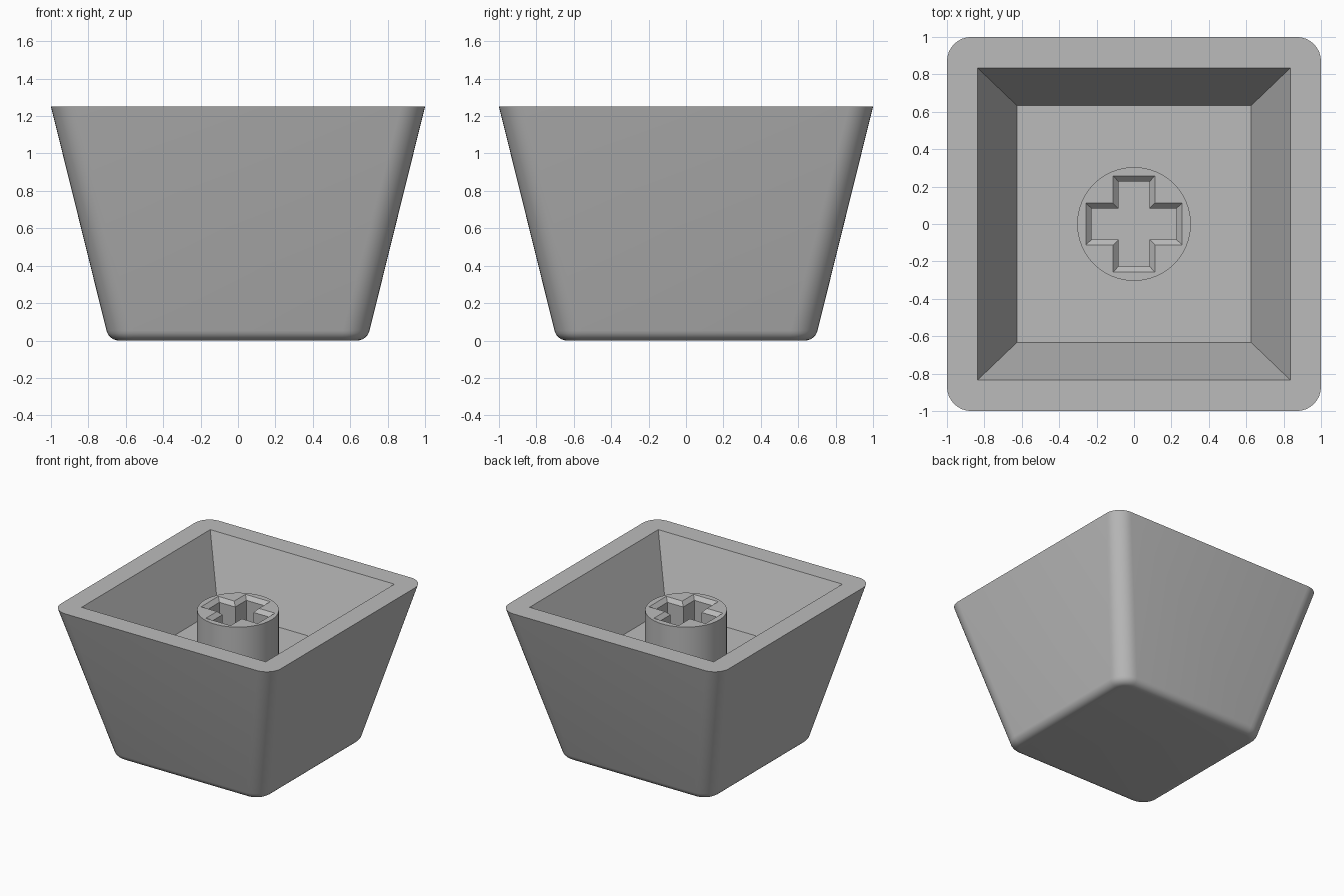
import bpy, bmesh, math
from mathutils import Vector

if "Cube" in bpy.data.objects:
    bpy.data.objects.remove(bpy.data.objects["Cube"])

grey = bpy.data.materials.new("plain grey")
grey.diffuse_color = (0.5, 0.5, 0.5, 1)
grey.use_nodes = True
grey.node_tree.nodes["Principled BSDF"].inputs["Base Color"].default_value = grey.diffuse_color

TOP, FLOOR, STEM_TOP = 1.25, 0.73, 1.133


def ring(bm, points, z):
    return [bm.verts.new((x, y, z)) for x, y in points]


def skin(bm, a, b):
    n = len(a)
    for i in range(n):
        bm.faces.new((a[i], a[(i + 1) % n], b[(i + 1) % n], b[i]))


def loop_edges(bm, loop):
    n = len(loop)
    return [bm.edges.get((loop[i], loop[(i + 1) % n])) for i in range(n)]


def rounded_square(half, radius, steps=8):
    pts = []
    for k, (sx, sy) in enumerate(((1, 1), (-1, 1), (-1, -1), (1, -1))):
        for i in range(steps + 1):
            a = math.pi / 2 * (k + i / steps)
            pts.append((sx * (half - radius) + radius * math.cos(a),
                        sy * (half - radius) + radius * math.sin(a)))
    return pts


def rectangle(hx, hy):
    return [(hx, hy), (-hx, hy), (-hx, -hy), (hx, -hy)]


def cross(arm, width):
    pts = []
    for k in range(4):
        c, s = (1, 0, -1, 0)[k], (0, 1, 0, -1)[k]
        for x, y in ((arm, -width), (arm, width), (width, width)):
            pts.append((c * x - s * y, s * x + c * y))
    return pts


def finish(bm, name):
    bmesh.ops.recalc_face_normals(bm, faces=bm.faces[:])
    mesh = bpy.data.meshes.new(name)
    bm.to_mesh(mesh)
    bm.free()
    obj = bpy.data.objects.new(name, mesh)
    bpy.context.collection.objects.link(obj)
    mesh.materials.append(grey)
    bpy.ops.object.select_all(action='DESELECT')
    obj.select_set(True)
    bpy.context.view_layer.objects.active = obj
    bpy.ops.object.shade_smooth_by_angle(angle=math.radians(30))


# Tapered shell: rounded outside, sharp-cornered cavity
bm = bmesh.new()
STEPS, RADIUS, BASE, FILLET = 8, 0.13, 0.69, 0.07
slope = (1 - BASE) / TOP
tilt = math.atan(slope)
outer = ring(bm, rounded_square(1, RADIUS, STEPS), TOP)
prev = outer
flat = BASE - FILLET * math.tan((math.pi / 2 - tilt) / 2)
for i in range(7):  # rounded lower edge
    a = -tilt - (math.pi / 2 - tilt) * i / 6
    half = flat + FILLET * math.cos(a)
    radius = RADIUS - (BASE - half)
    nxt = ring(bm, rounded_square(half, radius, STEPS), FILLET * (1 + math.sin(a)))
    skin(bm, prev, nxt)
    prev = nxt
bm.faces.new(prev)

# Flat rim, sloping cavity walls and floor
inner = ring(bm, rectangle(0.837, 0.835), TOP)
n = STEPS + 1
for k in range(4):
    for i in range(STEPS):
        bm.faces.new((outer[k * n + i], outer[k * n + i + 1], inner[k]))
    bm.faces.new((outer[k * n + STEPS], outer[(k + 1) * n % (4 * n)],
                  inner[(k + 1) % 4], inner[k]))
floor = ring(bm, rectangle(0.626, 0.633), FLOOR)
skin(bm, inner, floor)
bm.faces.new(floor)
finish(bm, "tapered_shell")

# Round stem with a chamfered cross-shaped socket
bm = bmesh.new()
circle = [(0.304 * math.cos(math.tau * i / 64), 0.304 * math.sin(math.tau * i / 64))
          for i in range(64)]
low = FLOOR - 0.01
wall_low, wall_top = ring(bm, circle, low), ring(bm, circle, STEM_TOP)
skin(bm, wall_low, wall_top)
mouth = ring(bm, cross(0.257, 0.112), STEM_TOP)
throat = ring(bm, cross(0.227, 0.083), STEM_TOP - 0.03)
socket_low = ring(bm, cross(0.227, 0.083), low)
skin(bm, mouth, throat)
skin(bm, throat, socket_low)
for a, b, z in ((wall_top, mouth, 1), (wall_low, socket_low, -1)):
    bmesh.ops.triangle_fill(bm, edges=loop_edges(bm, a) + loop_edges(bm, b),
                            use_beauty=True, normal=Vector((0, 0, z)))
finish(bm, "cross_socket_stem")
